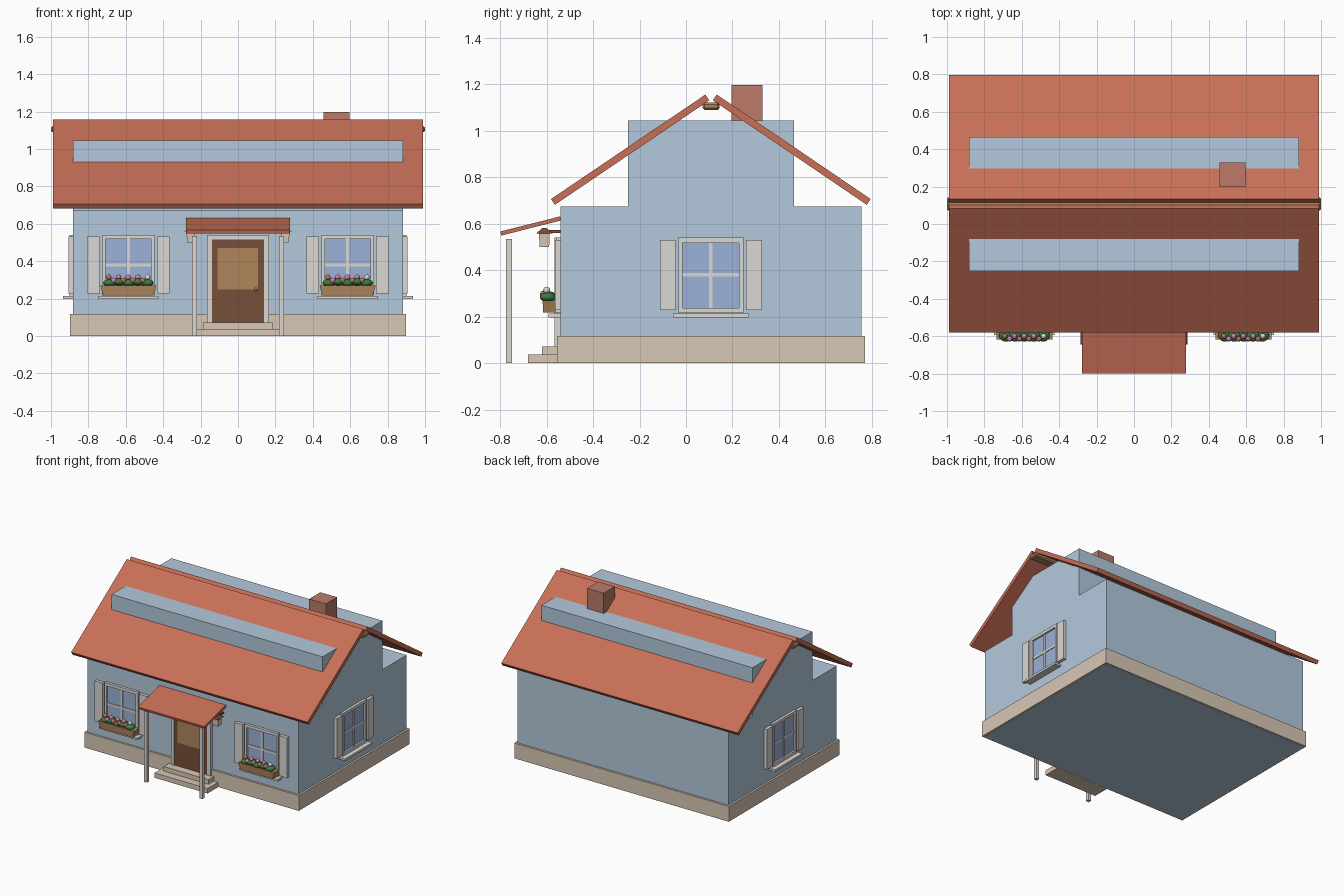
import bpy
import bmesh
from math import atan2, hypot, pi
from mathutils import Matrix, Vector

cube = bpy.data.objects.get("Cube")
if cube:
    bpy.data.objects.remove(cube, do_unlink=True)


def material(name, *srgb):
    lin = [((c / 255 + 0.055) / 1.055) ** 2.4 for c in srgb] + [1]
    m = bpy.data.materials.new(name)
    m.use_nodes = True
    m.diffuse_color = lin
    m.node_tree.nodes["Principled BSDF"].inputs["Base Color"].default_value = lin
    return m


WALL = material("wall blue", 180, 201, 221)
ROOF = material("terracotta", 200, 111, 87)
STONE = material("beige stone", 216, 200, 182)
TRIM = material("pale trim", 218, 216, 213)
GLASS = material("window glass", 156, 178, 216)
DOOR = material("dark wood", 118, 78, 56)
WOOD = material("light wood", 176, 134, 92)
BRICK = material("brick", 188, 122, 106)
LEAF = material("leaf green", 60, 125, 68)
PINK = material("pink petal", 212, 128, 172)

HOME = Matrix.Identity(4)
MID = 0.107  # depth centre of the house


def add(name, mat, bm, place=HOME, smooth=False):
    me = bpy.data.meshes.new(name)
    bm.transform(place)
    bmesh.ops.recalc_face_normals(bm, faces=bm.faces[:])
    for f in bm.faces:
        f.smooth = smooth
    bm.to_mesh(me)
    bm.free()
    me.materials.append(mat)
    ob = bpy.data.objects.new(name, me)
    bpy.context.scene.collection.objects.link(ob)
    return ob


def box(name, mat, x, y, z, place=HOME, taper=1.0):
    """Box from (min, max) pairs; taper narrows the bottom."""
    bm = bmesh.new()
    bmesh.ops.create_cube(bm, size=1)
    for v in bm.verts:
        k = taper if v.co.z < 0 else 1
        v.co.x *= k
        v.co.y *= k
        for i, (a, b) in enumerate((x, y, z)):
            v.co[i] = (a + b) / 2 + v.co[i] * (b - a)
    return add(name, mat, bm, place)


def ball(name, mat, centre, radii, place=HOME):
    bm = bmesh.new()
    bmesh.ops.create_uvsphere(bm, u_segments=14, v_segments=9, radius=1)
    bm.transform(Matrix.Translation(centre) @ Matrix.Diagonal((*radii, 1)))
    return add(name, mat, bm, place, True)


def slab(name, mat, half, low, high, thick):
    """Sloping board between two (y, z) points."""
    dy, dz = high[0] - low[0], high[1] - low[1]
    n = hypot(dy, dz) / 2
    mid = Vector((0, (low[0] + high[0]) / 2, (low[1] + high[1]) / 2))
    place = Matrix.Translation(mid) @ Matrix.Rotation(atan2(dz, dy), 4, 'X')
    return box(name, mat, (-half, half), (-n, n), (-thick / 2, thick / 2), place)


# House body
box("house_walls", WALL, (-.882, .882), (-.54, .755), (0, .675))
box("foundation", STONE, (-.897, .897), (-.555, .77), (.001, .117))
box("attic_walls", WALL, (-.882, .882), (-.25, .465), (.67, 1.045))

# Main roof
slab("front_roof", ROOF, .988, (-.573, .694), (.092, 1.144), .03)
slab("back_roof", ROOF, .988, (.787, .694), (.124, 1.144), .03)
ridge = box("ridge_beam", WOOD, (-1, 1), (.072, .144), (1.09, 1.122))
bevel = ridge.modifiers.new("soft_edges", 'BEVEL')
bevel.width = .008
bevel.segments = 1
box("chimney", BRICK, (.457, .597), (.197, .33), (.8, 1.198))

# Porch
slab("porch_roof", ROOF, .278, (-.798, .558), (-.54, .623), .018)
box("lower_step", STONE, (-.222, .222), (-.68, -.55), (0, .037))
box("upper_step", STONE, (-.187, .187), (-.62, -.55), (.037, .072))
for side, s in (("right", -1), ("left", 1)):
    box(side + "_porch_post", TRIM, sorted((s * .22, s * .245)), (-.775, -.75), (0, .535))

    # Wall lantern with a pyramid cap and a bracket
    x = s * .252
    box(side + "_lantern", STONE, (x - .023, x + .023), (-.633, -.587), (.5, .558), taper=.9)
    bm = bmesh.new()
    bmesh.ops.create_cone(bm, cap_ends=True, segments=4, radius1=.05, radius2=.012, depth=.024)
    cap = Matrix.Translation((x, -.61, .57)) @ Matrix.Rotation(pi / 4, 4, 'Z')
    add(side + "_lantern_cap", DOOR, bm, cap)
    box(side + "_lantern_bracket", DOOR, (x - .007, x + .007), (-.6, -.54), (.56, .574))

# Door
box("door", DOOR, (-.139, .139), (-.56, -.535), (.072, .516))
box("door_pane", WOOD, (-.11, .108), (-.564, -.556), (.25, .47))
ball("door_knob", WOOD, (.096, -.569, .25), (.009, .009, .009))
for side, s in (("right", -1), ("left", 1)):
    box(side + "_door_jamb", TRIM, sorted((s * .139, s * .166)), (-.566, -.535), (.072, .54))
box("door_header", TRIM, (-.139, .139), (-.566, -.535), (.516, .54))


# Windows: local x runs along the wall, local -y points outward
def window(label, place):
    def part(name, mat, x, depth, z):
        box(label + name, mat, x, (-depth, .01), z, place)

    part("_glass", GLASS, (-.13, .13), .006, (.225, .53))
    part("_mullion", TRIM, (-.008, .008), .012, (.225, .53))
    part("_crossbar", TRIM, (-.13, .13), .011, (.372, .388))
    part("_frame_top", TRIM, (-.14, .14), .02, (.518, .54))
    part("_frame_bottom", TRIM, (-.14, .14), .02, (.215, .238))
    part("_sill", TRIM, (-.162, .162), .053, (.197, .213))
    for side, s in (("_right", -1), ("_left", 1)):
        part(side + "_frame", TRIM, sorted((s * .122, s * .14)), .02, (.215, .54))
        part(side + "_shutter", TRIM, sorted((s * .152, s * .22)), .024, (.228, .531))


def planter(label, place):
    box(label + "_planter", WOOD, (-.15, .15), (-.078, -.012), (.217, .27), place, .9)
    for i in range(5):
        ball(label + "_leaves", LEAF, (-.1 + i * .05, -.055, .284 + .006 * (i % 2)),
             (.036, .035, .02), place)
    petals = (ROOF, PINK, PINK, ROOF, PINK, ROOF, PINK, ROOF, TRIM)
    for i, mat in enumerate(petals):
        ball(label + "_flower", mat,
             (-.105 + i * .026, -.06 - .014 * (i % 2), .314 - .017 * (i % 2)),
             (.015, .015, .015), place)


for label, x in (("front_right_window", -.586), ("front_left_window", .586)):
    spot = Matrix.Translation((x, -.54, 0))
    window(label, spot)
    planter(label, spot)
for label, s in (("right_side_window", -1), ("left_side_window", 1)):
    window(label, Matrix.Translation((s * .882, MID, 0)) @ Matrix.Rotation(s * pi / 2, 4, 'Z'))
